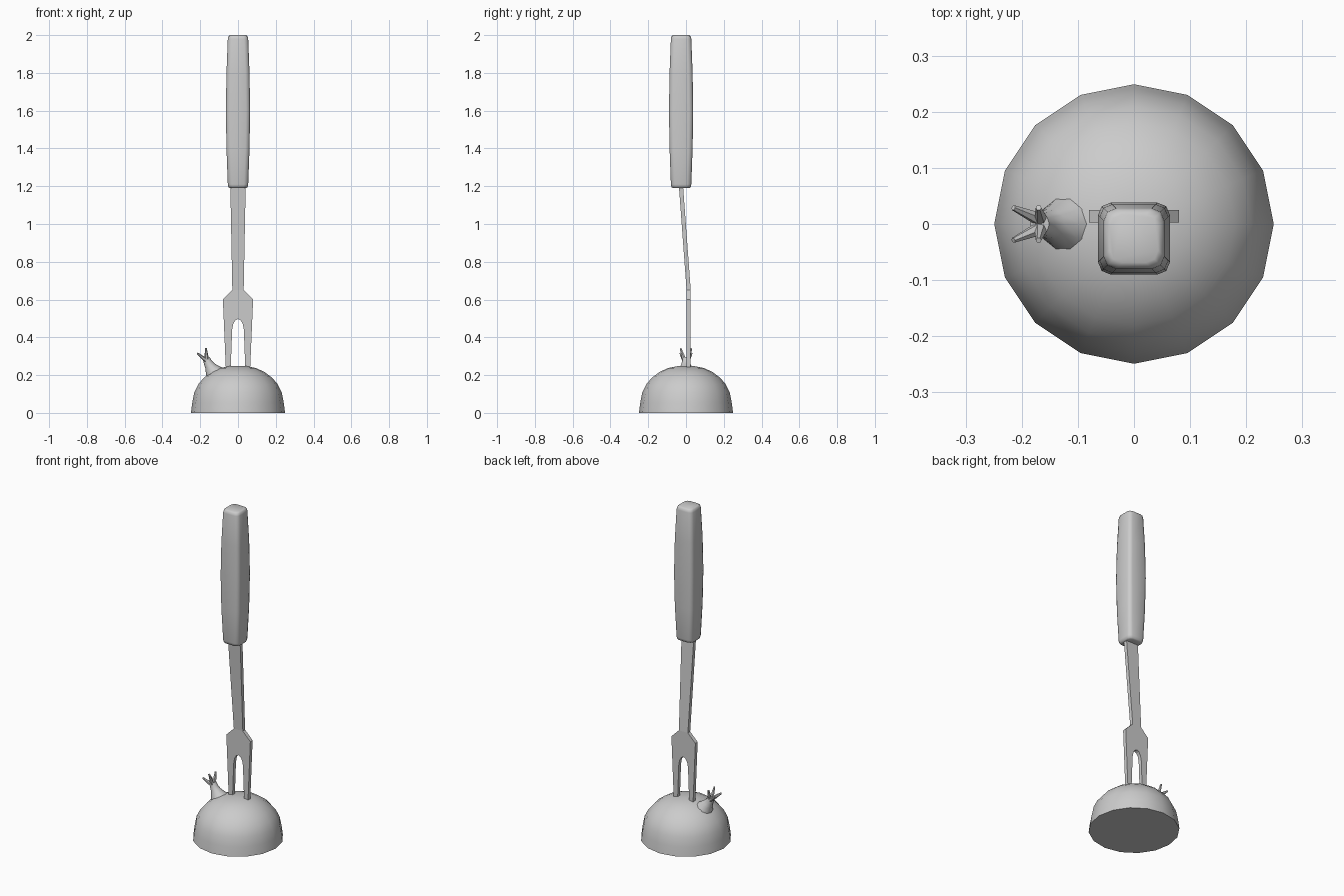
import bpy, bmesh
from math import cos, sin, pi, radians
from mathutils import Vector

if "Cube" in bpy.data.objects:
    bpy.data.objects.remove(bpy.data.objects["Cube"])


def finish(name, bm, angle=None):
    bmesh.ops.recalc_face_normals(bm, faces=bm.faces[:])
    me = bpy.data.meshes.new(name)
    bm.to_mesh(me)
    bm.free()
    ob = bpy.data.objects.new(name, me)
    bpy.context.collection.objects.link(ob)
    if angle:
        bpy.ops.object.select_all(action='DESELECT')
        bpy.context.view_layer.objects.active = ob
        ob.select_set(True)
        bpy.ops.object.shade_smooth_by_angle(angle=radians(angle))
    return ob


def loft(bm, rings):
    """Skin a list of equal-length point rings and cap both ends."""
    vs = [[bm.verts.new(p) for p in r] for r in rings]
    n = len(vs[0])
    for a, b in zip(vs, vs[1:]):
        for i in range(n):
            j = (i + 1) % n
            bm.faces.new((a[i], a[j], b[j], b[i]))
    bm.faces.new(vs[0][::-1])
    bm.faces.new(vs[-1])


def circle(c, r, n, axis=(0, 0, 1)):
    axis = Vector(axis).normalized()
    u = Vector((0, 1, 0)).cross(axis).normalized()
    v = axis.cross(u)
    return [Vector(c) + r * (cos(2 * pi * i / n) * u + sin(2 * pi * i / n) * v)
            for i in range(n)]


# Halved onion, flat side down
bm = bmesh.new()
profile = [(.249, 0), (.242, .055), (.231, .11), (.21, .152), (.18, .187),
           (.14, .217), (.096, .237), (.048, .247), (.004, .249)]
loft(bm, [circle((0, 0, z), r, 16) for r, z in profile])
finish("onion_half", bm, 50)

# Flared stem with four sprouts
bm = bmesh.new()
axis = Vector((-.45, 0, .9))
stem = [(-.112, .2, .058), (-.132, .226, .042), (-.148, .248, .028),
        (-.16, .268, .022), (-.168, .288, .019)]
loft(bm, [circle((x, 0, z), r, 10, axis) for x, z, r in stem])
for tip_x, tip_y, tip_z in ((-.215, .029, .315), (-.17, .029, .342)):
    for s in (-1, 1):
        a = Vector((-.165, s * .007, .275))
        b = Vector((tip_x, s * tip_y, tip_z))
        d = b - a
        loft(bm, [circle(a, .013, 6, d), circle(a.lerp(b, .5), .009, 6, d),
                  circle(b, .005, 6, d)])
finish("onion_stem", bm, 50)

# Two-pronged fork blade: flat head plus tilted shaft
bm = bmesh.new()
half = [(.014, .49), (.025, .472), (.031, .44), (.039, .225), (.064, .225),
        (.08, .6), (.03, .65)]
front_y = .003
right = [bm.verts.new((x, front_y, z)) for x, z in half]
left = [bm.verts.new((-x, front_y, z)) for x, z in half]
arch = bm.verts.new((0, front_y, .497))
top = [bm.verts.new((x, -.039, 1.22)) for x in (.041, -.041)]
faces = [bm.faces.new([arch] + right + left[::-1]),
         bm.faces.new([right[-1], top[0], top[1], left[-1]])]
out = bmesh.ops.extrude_face_region(bm, geom=faces, use_keep_orig=True)
bmesh.ops.translate(bm, vec=(0, .022, 0),
                    verts=[g for g in out["geom"] if isinstance(g, bmesh.types.BMVert)])
finish("fork_blade", bm)


# Handle: rounded square section, slightly swollen in the middle
def rounded_square(h, z, y=-.026, r=.022):
    pts = []
    for k in range(4):
        cx, cy = [(1, 1), (-1, 1), (-1, -1), (1, -1)][k]
        for i in range(3):
            a = k * pi / 2 + i * pi / 4
            pts.append((cx * (h - r) + r * cos(a), y + cy * (h - r) + r * sin(a), z))
    return pts


bm = bmesh.new()
loft(bm, [rounded_square(h, z) for h, z in
          [(.043, 1.19), (.051, 1.195), (.054, 1.21), (.061, 1.4), (.064, 1.6),
           (.061, 1.8), (.054, 1.98), (.051, 1.994), (.043, 2.0)]])
finish("fork_handle", bm, 50)
